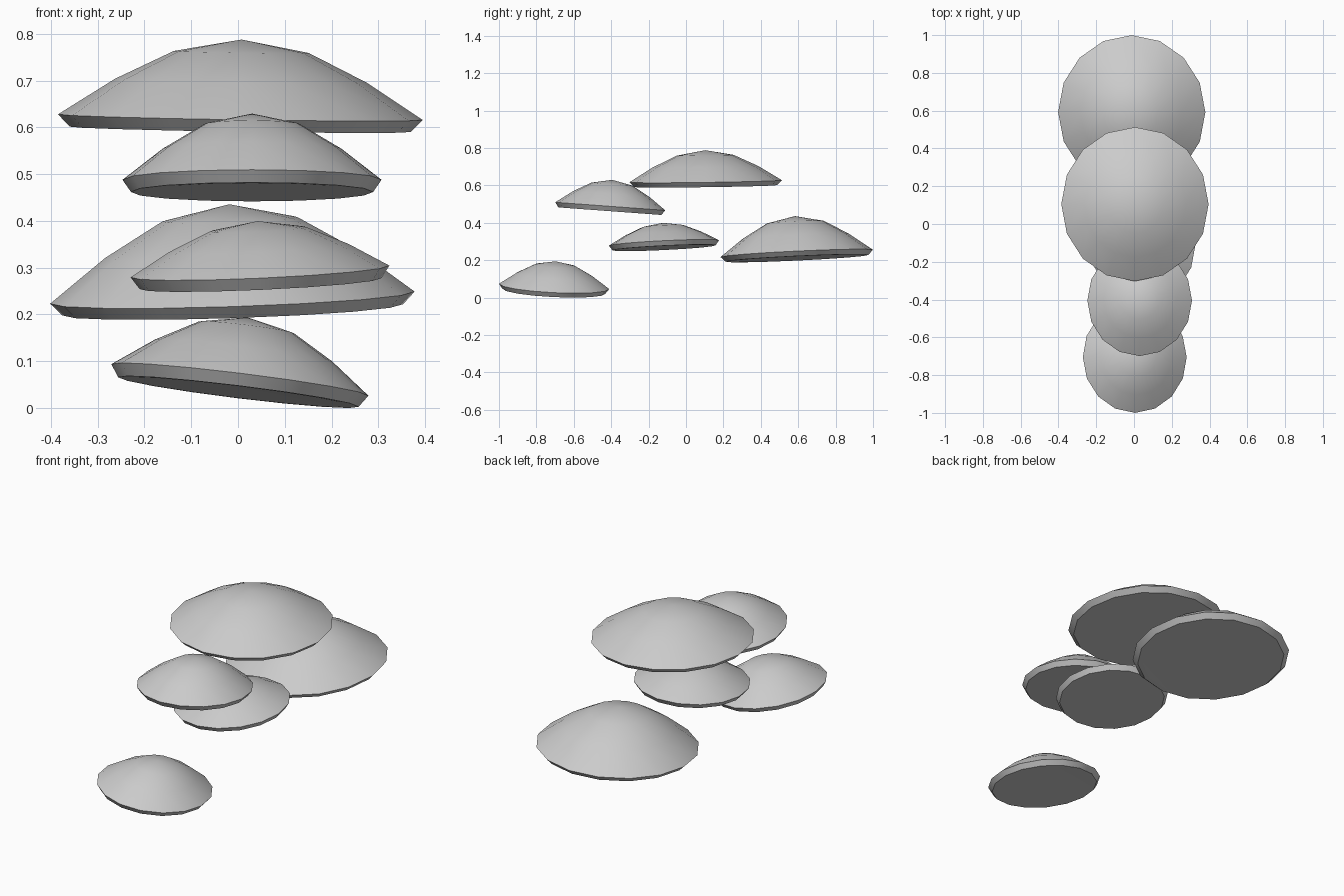
import bpy
import bmesh
from math import cos, sin, pi, radians

cube = bpy.data.objects.get("Cube")
if cube:
    bpy.data.objects.remove(cube, do_unlink=True)

SIDES = 16
LIP = 0.026

grey = bpy.data.materials.new("plain grey")
grey.use_nodes = True
colour = (0.6, 0.6, 0.6, 1)
grey.diffuse_color = colour
grey.node_tree.nodes["Principled BSDF"].inputs["Base Color"].default_value = colour


def make_cap(name, centre, radii, height, tilt_x, tilt_y):
    """Domed cap with a bevelled rim and slightly hollow underside; origin at rim centre."""
    profile = [(0.37, 0.84 * height), (0.69, 0.47 * height), (1, 0),
               (0.935, -LIP), (0.87, -LIP)]
    bm = bmesh.new()
    rings = []
    for r, z in profile:
        rings.append([bm.verts.new((radii[0] * r * cos(2 * pi * i / SIDES),
                                    radii[1] * r * sin(2 * pi * i / SIDES), z))
                      for i in range(SIDES)])
    peak = bm.verts.new((0, 0, height))
    hollow = bm.verts.new((0, 0, -LIP * 0.8))
    for i in range(SIDES):
        j = (i + 1) % SIDES
        bm.faces.new((peak, rings[0][i], rings[0][j]))
        bm.faces.new((hollow, rings[-1][j], rings[-1][i]))
        for a, b in zip(rings, rings[1:]):
            bm.faces.new((a[i], b[i], b[j], a[j]))
    bmesh.ops.recalc_face_normals(bm, faces=bm.faces)
    mesh = bpy.data.meshes.new(name)
    bm.to_mesh(mesh)
    bm.free()
    mesh.materials.append(grey)
    cap = bpy.data.objects.new(name, mesh)
    bpy.context.collection.objects.link(cap)
    cap.location = centre
    cap.rotation_euler = (radians(tilt_x), radians(tilt_y), 0)
    bpy.ops.object.select_all(action='DESELECT')
    cap.select_set(True)
    bpy.context.view_layer.objects.active = cap
    bpy.ops.object.shade_smooth_by_angle(angle=radians(30))


small = (0.277, 0.295)
large = (0.39, 0.408)

# Staggered caps, front to back
make_cap("front_cap", (0.004, -0.705, 0.06), small, 0.135, -2.8, 7)
make_cap("upper_front_cap", (0.03, -0.405, 0.488), small, 0.142, -4.2, 0)
make_cap("middle_cap", (0.047, -0.118, 0.292), small, 0.108, 2.8, -2.6)
make_cap("top_cap", (0.005, 0.105, 0.622), large, 0.166, 0.8, 0.9)
make_cap("back_cap", (-0.012, 0.592, 0.236), large, 0.2, 2.7, -1.9)
